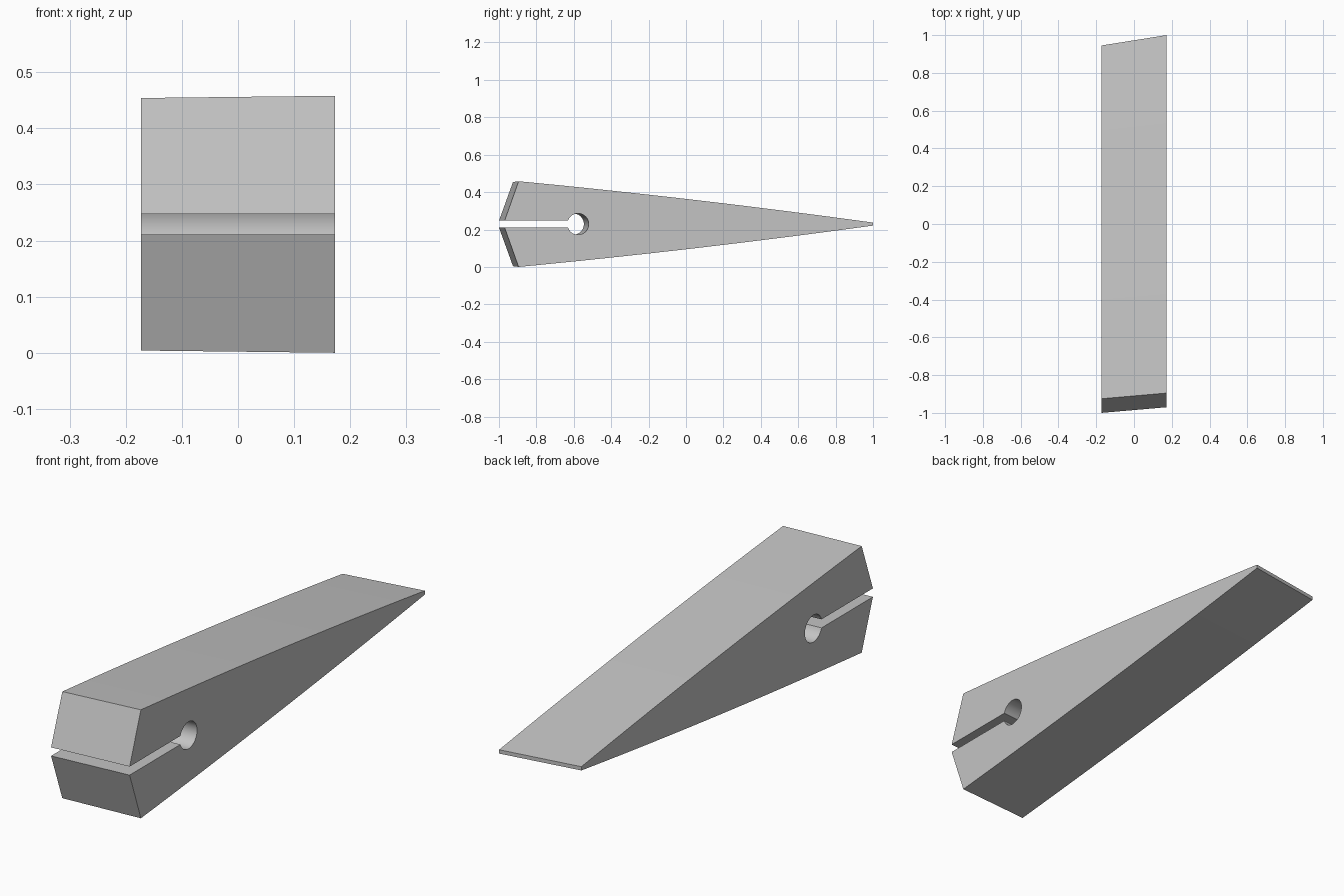
import bpy
import bmesh
import math

cube = bpy.data.objects.get("Cube")
if cube:
    bpy.data.objects.remove(cube, do_unlink=True)

MID = 0.229          # height of the symmetry plane
HALF_WIDTH = 0.173
SLOT = 0.018         # half height of the slot
HOLE_R = 0.057
STEPS = 16


def upper_half(tip, shoulder, hole, back, half_height):
    """Upper outline as (y, offset from mid plane), from hole rear to back edge."""
    pts = []
    # Relief hole arc, from its rear point round to the slot
    end = math.pi - math.asin(SLOT / HOLE_R)
    for i in range(STEPS + 1):
        a = end * i / STEPS
        pts.append((hole + HOLE_R * math.cos(a), HOLE_R * math.sin(a)))
    # Slot mouth and slanted nose
    pts.append((tip, SLOT))
    # Gently bulging taper towards the thin edge
    for i in range(STEPS + 1):
        t = i / STEPS
        z = half_height + (0.008 - half_height) * t + 0.04 * t * (1 - t)
        pts.append((shoulder + (back - shoulder) * t, z))
    return pts


def outline(half):
    """Close the outline by mirroring the upper half below the mid plane."""
    lower = [(y, -z) for y, z in reversed(half[1:])]
    return half + lower


# The two sides differ slightly, giving skewed nose and back edges
left = outline(upper_half(-0.97, -0.895, -0.577, 1.0, 0.229))
right = outline(upper_half(-1.0, -0.925, -0.603, 0.945, 0.225))

# Wedge body: two side outlines joined by a strip of quads
bm = bmesh.new()
sides = []
for x, pts in ((HALF_WIDTH, left), (-HALF_WIDTH, right)):
    sides.append([bm.verts.new((x, y, MID + z)) for y, z in pts])
a, b = sides
n = len(a)
for i in range(n):
    j = (i + 1) % n
    bm.faces.new((a[i], a[j], b[j], b[i]))
bm.faces.new(a)
bm.faces.new(b)
bmesh.ops.recalc_face_normals(bm, faces=bm.faces[:])
bmesh.ops.triangulate(bm, faces=[f for f in bm.faces if len(f.verts) > 4])
mesh = bpy.data.meshes.new("slotted_wedge")
bm.to_mesh(mesh)
bm.free()

wedge = bpy.data.objects.new("slotted_wedge", mesh)
bpy.context.collection.objects.link(wedge)

# Plain grey finish
grey = bpy.data.materials.new("light_grey")
grey.use_nodes = True
colour = (0.55, 0.55, 0.55, 1)
grey.diffuse_color = colour
grey.node_tree.nodes["Principled BSDF"].inputs["Base Color"].default_value = colour
mesh.materials.append(grey)

# Smooth hole and taper, crisp corners
bpy.ops.object.select_all(action="DESELECT")
wedge.select_set(True)
bpy.context.view_layer.objects.active = wedge
bpy.ops.object.shade_smooth_by_angle(angle=math.radians(30))
